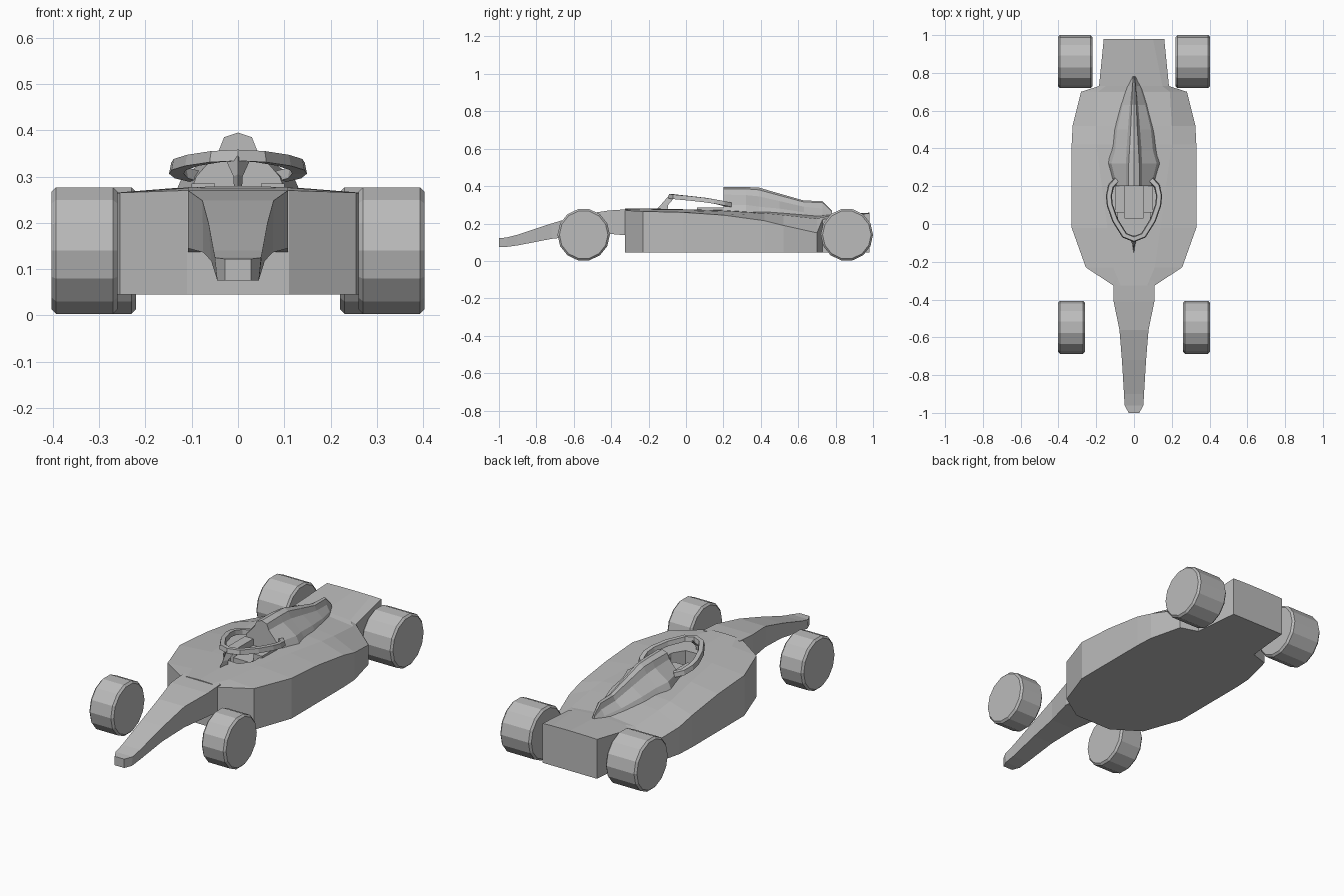
import bpy, bmesh, math
from mathutils import Vector, Matrix

if "Cube" in bpy.data.objects:
    bpy.data.objects.remove(bpy.data.objects["Cube"])

grey = bpy.data.materials.new("plain grey")
grey.diffuse_color = (0.5, 0.5, 0.5, 1)
grey.use_nodes = True
grey.node_tree.nodes["Principled BSDF"].inputs["Base Color"].default_value = grey.diffuse_color


def finish(name, bm):
    bmesh.ops.recalc_face_normals(bm, faces=bm.faces)
    me = bpy.data.meshes.new(name)
    bm.to_mesh(me)
    bm.free()
    me.materials.append(grey)
    ob = bpy.data.objects.new(name, me)
    bpy.context.collection.objects.link(ob)
    return ob


def loft(name, rings):
    """Skin a row of equal closed rings and cap both ends."""
    bm = bmesh.new()
    vs = [[bm.verts.new(p) for p in r] for r in rings]
    n = len(vs[0])
    for a, b in zip(vs, vs[1:]):
        for i in range(n):
            j = (i + 1) % n
            bm.faces.new((a[i], a[j], b[j], b[i]))
    bm.faces.new(vs[0])
    bm.faces.new(vs[-1])
    return finish(name, bm)


def mirrored(y, half, centre=()):
    """Ring at y from right-hand (x, z) points, bottom to top."""
    right = [(x, y, z) for x, z in half]
    top = [(0, y, z) for z in centre]
    return right + top + [(-x, y, z) for x, z in reversed(half)]


def box(name, lo, hi):
    (x0, y0, z0), (x1, y1, z1) = lo, hi
    return loft(name, [[(x0, y0, z), (x1, y0, z), (x1, y1, z), (x0, y1, z)]
                       for z in (z0, z1)])


# Main body: y, side half-width, side top z, shoulder half-width, shoulder z, centre z
body_sections = [
    (-0.325, 0.11, 0.270, 0.07, 0.278, 0.280),
    (-0.23, 0.255, 0.265, 0.11, 0.276, 0.280),
    (-0.02, 0.33, 0.260, 0.14, 0.275, 0.278),
    (0.20, 0.33, 0.245, 0.17, 0.268, 0.275),
    (0.42, 0.33, 0.215, 0.20, 0.255, 0.272),
    (0.52, 0.325, 0.190, 0.20, 0.245, 0.265),
    (0.70, 0.28, 0.150, 0.19, 0.225, 0.245),
    (0.73, 0.185, 0.222, 0.15, 0.235, 0.245),
    (0.98, 0.16, 0.255, 0.10, 0.257, 0.258)]
body = loft("body", [mirrored(y, [(w, 0.045), (w, ze), (ws, zs)], [zc])
                     for y, w, ze, ws, zs, zc in body_sections])

# Cockpit opening cut into the body
plan = [(0.045, -0.06), (0.085, 0.0), (0.09, 0.21)]
outline = plan + [(-x, y) for x, y in reversed(plan)]
cutter = loft("cockpit_cutter", [[(x, y, z) for x, y in outline] for z in (0.18, 0.4)])
cutter.hide_render = True
mod = body.modifiers.new("cockpit", "BOOLEAN")
mod.operation = "DIFFERENCE"
mod.solver = "EXACT"
mod.object = cutter
bpy.context.view_layer.objects.active = body
bpy.ops.object.modifier_apply(modifier=mod.name)
bpy.data.objects.remove(cutter)

# Seat and padded cockpit sides
box("seat", (-0.05, 0.03, 0.17), (0.05, 0.21, 0.25))
for s, side in ((1, "right"), (-1, "left")):
    box(side + "_headrest", (min(s * 0.05, s * 0.10), 0.06, 0.17),
        (max(s * 0.05, s * 0.10), 0.20, 0.285))

# Nose: y, top half-width, top z, bottom half-width, bottom z
nose_sections = [
    (-1.0, 0.028, 0.122, 0.028, 0.075),
    (-0.96, 0.05, 0.125, 0.045, 0.075),
    (-0.90, 0.053, 0.140, 0.047, 0.083),
    (-0.72, 0.064, 0.200, 0.058, 0.118),
    (-0.56, 0.077, 0.248, 0.075, 0.136),
    (-0.41, 0.108, 0.270, 0.108, 0.145),
    (-0.30, 0.108, 0.277, 0.108, 0.135)]
loft("nose", [mirrored(y, [(wb, zb), (wt, zt)]) for y, wt, zt, wb, zb in nose_sections])

# Engine cover with air intake and rear fin: y, then half profile, then ridge z
cover_sections = [
    (0.20, (0.12, 0.22), (0.09, 0.30), (0.042, 0.355), (0.03, 0.385), 0.395),
    (0.32, (0.155, 0.22), (0.12, 0.30), (0.042, 0.352), (0.028, 0.385), 0.395),
    (0.39, (0.15, 0.21), (0.10, 0.29), (0.040, 0.345), (0.024, 0.38), 0.392),
    (0.50, (0.13, 0.20), (0.09, 0.28), (0.032, 0.32), (0.018, 0.35), 0.360),
    (0.63, (0.10, 0.19), (0.06, 0.26), (0.022, 0.29), (0.012, 0.315), 0.323),
    (0.73, (0.06, 0.19), (0.03, 0.25), (0.012, 0.28), (0.008, 0.312), 0.320),
    (0.78, (0.02, 0.19), (0.01, 0.24), (0.006, 0.255), (0.004, 0.265), 0.270)]
loft("engine_cover", [mirrored(s[0], s[1:5], [s[5]]) for s in cover_sections])

# Protective hoop swept around the cockpit
half = [(0.05, -0.06, 0.343), (0.10, 0.02, 0.335), (0.128, 0.10, 0.326),
        (0.133, 0.15, 0.318), (0.122, 0.20, 0.308), (0.09, 0.235, 0.300)]
path = [Vector((-x, y, z)) for x, y, z in reversed(half)]
path += [Vector((0, -0.08, 0.346))] + [Vector(p) for p in half]
rings = []
for i, p in enumerate(path):
    t = path[min(i + 1, len(path) - 1)] - path[max(i - 1, 0)]
    n = Vector((t.y, -t.x, 0)).normalized() * 0.016
    up = Vector((0, 0, 0.012))
    rings.append([p - n - up, p + n - up, p + n * 0.7 + up, p - n * 0.7 + up])
loft("hoop", rings)

# Pillar under the front of the hoop
loft("hoop_pillar", [
    [(0.008, -0.10, 0.26), (0, -0.165, 0.27), (-0.008, -0.10, 0.26)],
    [(0.010, -0.095, 0.30), (0, -0.13, 0.305), (-0.010, -0.095, 0.30)],
    [(0.028, -0.06, 0.34), (0, -0.095, 0.345), (-0.028, -0.06, 0.34)]])


# Wheels with a narrow chamfer round both rims
def wheel(name, x0, x1, y):
    bm = bmesh.new()
    r = 0.14
    m = (Matrix.Translation(((x0 + x1) / 2, y, r))
         @ Matrix.Rotation(math.pi / 2, 4, "Y"))
    bmesh.ops.create_cone(bm, cap_ends=True, segments=14, radius1=r, radius2=r,
                          depth=abs(x1 - x0), matrix=m)
    rims = [e for e in bm.edges if any(len(f.verts) > 4 for f in e.link_faces)]
    bmesh.ops.bevel(bm, geom=rims, offset=0.01, segments=1, affect="EDGES")
    finish(name, bm)


for s, side in ((1, "right"), (-1, "left")):
    wheel(side + "_front_wheel", s * 0.26, s * 0.403, -0.547)
    wheel(side + "_rear_wheel", s * 0.22, s * 0.403, 0.86)
